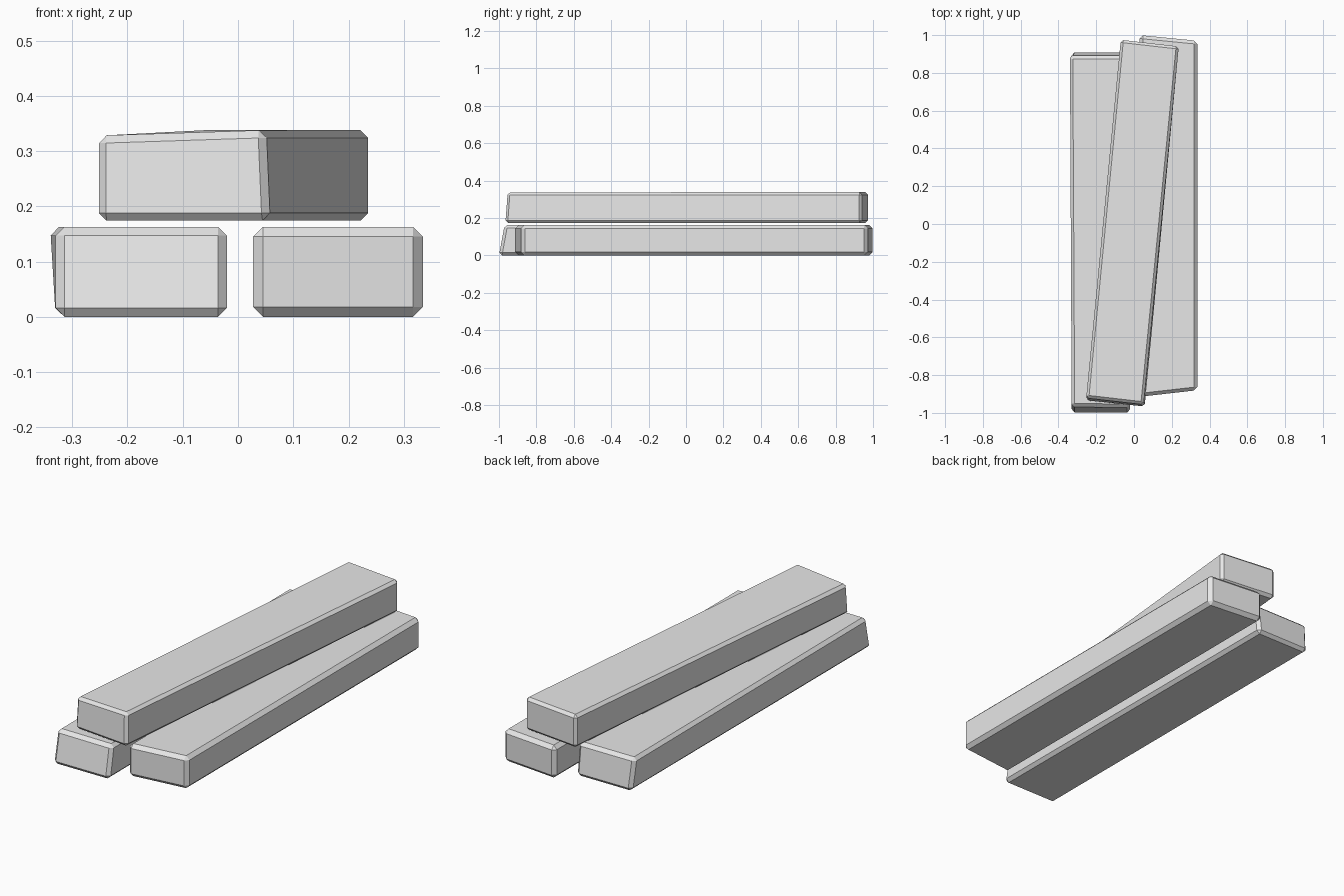
import bpy
import bmesh

cube = bpy.data.objects.get("Cube")
if cube:
    bpy.data.objects.remove(cube, do_unlink=True)

# Single plain colour
grey = bpy.data.materials.new("plain_grey")
grey.use_nodes = True
grey.diffuse_color = (0.8, 0.8, 0.8, 1)
grey.node_tree.nodes["Principled BSDF"].inputs["Base Color"].default_value = (0.8, 0.8, 0.8, 1)


def plank(name, bottom, top, bevel):
    """Chamfered beam; corners run front -x, front +x, back +x, back -x."""
    bm = bmesh.new()
    low = [bm.verts.new(c) for c in bottom]
    high = [bm.verts.new(c) for c in top]
    bm.faces.new(low[::-1])
    bm.faces.new(high)
    for i in range(4):
        j = (i + 1) % 4
        bm.faces.new((low[i], low[j], high[j], high[i]))
    bmesh.ops.recalc_face_normals(bm, faces=bm.faces)
    mesh = bpy.data.meshes.new(name)
    bm.to_mesh(mesh)
    bm.free()
    mesh.materials.append(grey)
    obj = bpy.data.objects.new(name, mesh)
    bpy.context.collection.objects.link(obj)
    chamfer = obj.modifiers.new("chamfer", 'BEVEL')
    chamfer.width = bevel
    chamfer.segments = 1
    chamfer.limit_method = 'NONE'
    return obj


# Lower plank on the -x side, ends leaning inward
plank("lower_plank_right",
      [(-0.33, -1.0, 0), (-0.02, -1.0, 0), (-0.025, 0.91, 0), (-0.33, 0.91, 0)],
      [(-0.33, -0.965, 0.163), (-0.02, -0.97, 0.163), (-0.025, 0.89, 0.163), (-0.34, 0.89, 0.163)],
      0.016)

# Lower plank on the +x side, ends cut at opposing angles
plank("lower_plank_left",
      [(0.027, -0.915, 0), (0.335, -0.88, 0), (0.335, 0.97, 0), (0.03, 1.0, 0)],
      [(0.027, -0.915, 0.163), (0.335, -0.88, 0.163), (0.335, 0.97, 0.163), (0.03, 1.0, 0.163)],
      0.018)

# Upper plank laid across both at a slight angle
plank("upper_plank",
      [(-0.253, -0.935, 0.174), (0.057, -0.967, 0.174), (0.237, 0.94, 0.174), (-0.07, 0.975, 0.174)],
      [(-0.253, -0.92, 0.328), (0.05, -0.955, 0.338), (0.237, 0.94, 0.338), (-0.07, 0.975, 0.338)],
      0.014)
